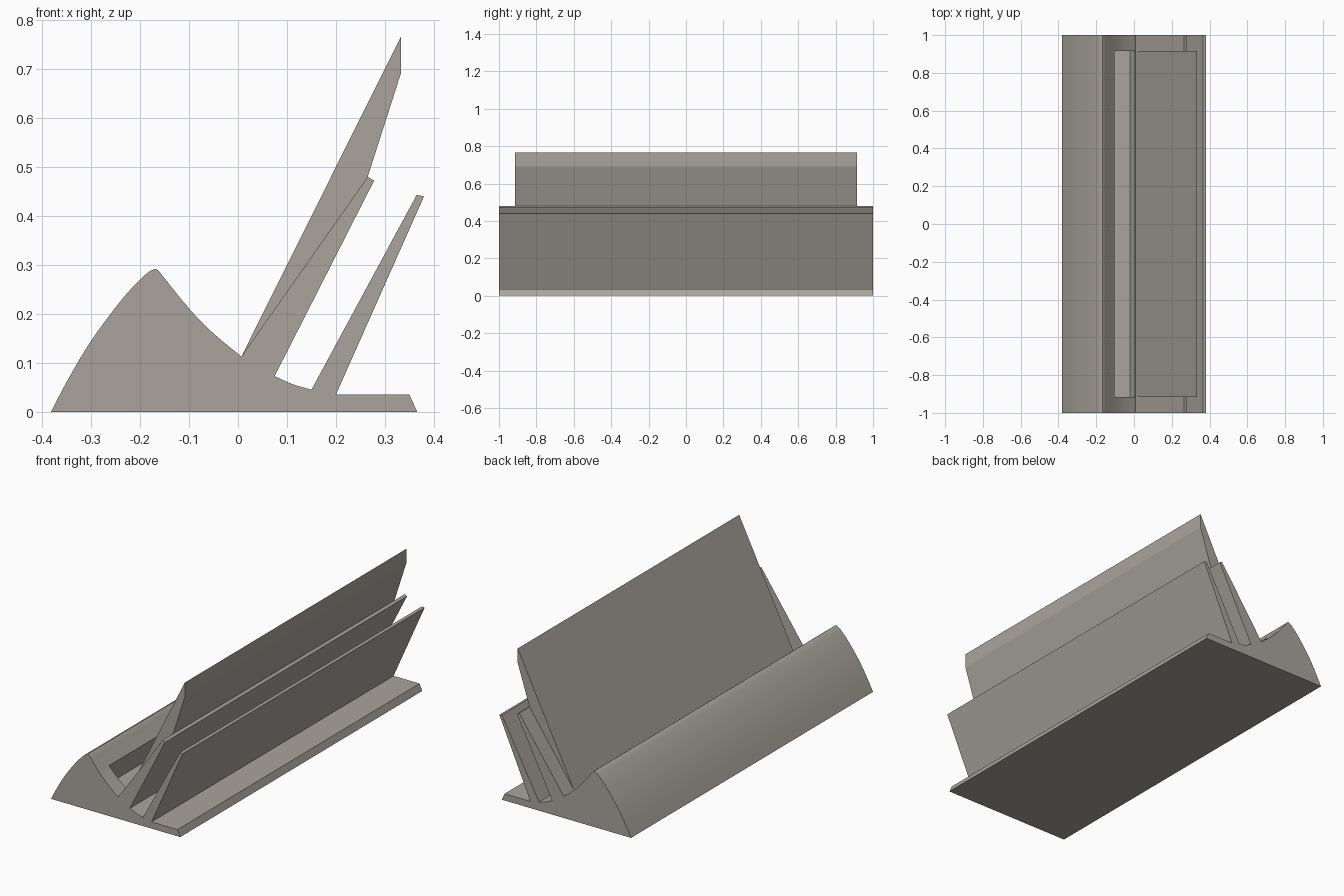
import bpy, bmesh, math

if "Cube" in bpy.data.objects:
    bpy.data.objects.remove(bpy.data.objects["Cube"])

grey = bpy.data.materials.new("warm grey")
grey.diffuse_color = (0.40, 0.37, 0.33, 1)
grey.use_nodes = True
grey.node_tree.nodes["Principled BSDF"].inputs["Base Color"].default_value = grey.diffuse_color


def smooth_path(pts, steps=5):
    """Catmull-Rom curve through the given (x, z) points."""
    p = [pts[0]] + pts + [pts[-1]]
    out = []
    for i in range(1, len(p) - 2):
        a, b, c, d = p[i - 1:i + 3]
        for s in range(steps):
            t = s / steps
            out.append(tuple(
                0.5 * (2 * b[k] + (c[k] - a[k]) * t
                       + (2 * a[k] - 5 * b[k] + 4 * c[k] - d[k]) * t * t
                       + (3 * b[k] - a[k] - 3 * c[k] + d[k]) * t ** 3)
                for k in (0, 1)))
    return out + [pts[-1]]


def extrude_profile(name, profile, half):
    """Solid with an (x, z) outline, running from y = -half to y = half."""
    bm = bmesh.new()
    face = bm.faces.new([bm.verts.new((x, -half, z)) for x, z in profile])
    new = bmesh.ops.extrude_face_region(bm, geom=[face])["geom"]
    bmesh.ops.translate(bm, vec=(0, 2 * half, 0),
                        verts=[v for v in new if isinstance(v, bmesh.types.BMVert)])
    bmesh.ops.recalc_face_normals(bm, faces=bm.faces)
    me = bpy.data.meshes.new(name)
    bm.to_mesh(me)
    bm.free()
    me.materials.append(grey)
    ob = bpy.data.objects.new(name, me)
    bpy.context.collection.objects.link(ob)
    return ob


# Base with rounded ridge and two leaning fins, one continuous profile
profile = smooth_path([(-0.382, 0), (-0.345, 0.07), (-0.30, 0.145), (-0.24, 0.226),
                       (-0.20, 0.27), (-0.18, 0.287), (-0.168, 0.292)], 4)
profile += smooth_path([(-0.162, 0.288), (-0.10, 0.211), (-0.05, 0.16), (0.007, 0.113)], 4)
profile += [(0.265, 0.48), (0.278, 0.472)]                                # rear fin
profile += smooth_path([(0.075, 0.073), (0.11, 0.057), (0.15, 0.045)], 3)  # gutter
profile += [(0.365, 0.443), (0.38, 0.44), (0.20, 0.035)]                  # front fin
profile += [(0.35, 0.035), (0.366, 0)]                                    # foot
base = extrude_profile("slotted_base", profile, 1.0)

# Leaning slot cut into the valley behind the back panel
cutter = extrude_profile("slot_cutter", [(-0.1825, 0.06), (-0.02, 0.06),
                                         (0.08, 0.262), (-0.0825, 0.26)], 0.915)
cutter.hide_render = True
cutter.hide_viewport = True
cut = base.modifiers.new("slot", 'BOOLEAN')
cut.operation = 'DIFFERENCE'
cut.solver = 'EXACT'
cut.object = cutter

# Apply the cut, then smooth the curved surfaces only
bpy.context.view_layer.objects.active = base
base.select_set(True)
bpy.ops.object.modifier_apply(modifier=cut.name)
bpy.ops.object.shade_smooth_by_angle(angle=math.radians(25))
bpy.data.objects.remove(cutter)

# Tall leaning panel resting on the rear fin
extrude_profile("back_panel", [(0.007, 0.113), (0.333, 0.767), (0.333, 0.692),
                               (0.265, 0.48), (0.262, 0.47)], 0.915)
